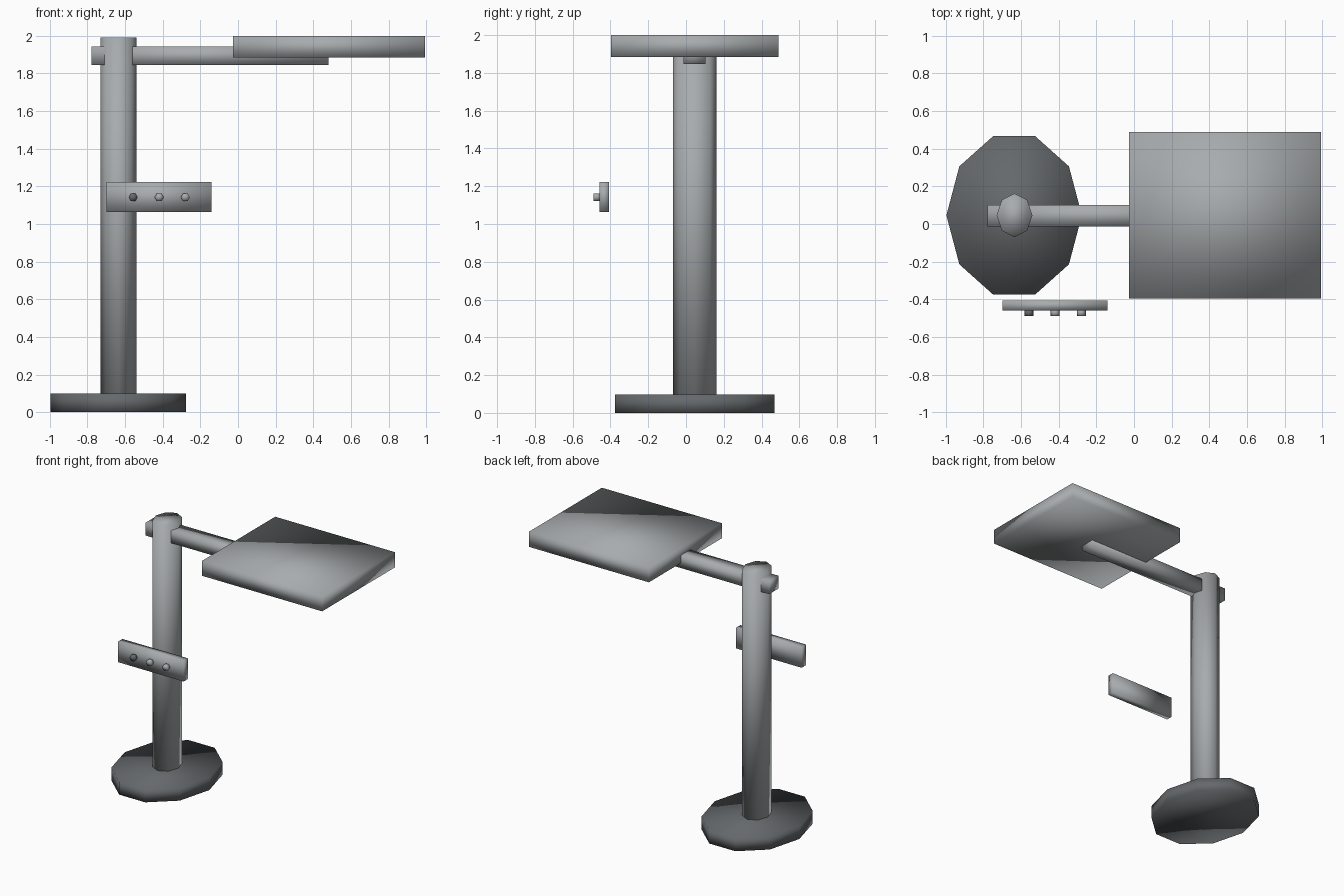
import bpy
import bmesh
from math import cos, sin, tau
from mathutils import Matrix, Vector

default = bpy.data.objects.get("Cube")
if default:
    bpy.data.objects.remove(default, do_unlink=True)


def material(name, color):
    mat = bpy.data.materials.new(name)
    mat.use_nodes = True
    mat.diffuse_color = (*color, 1)
    mat.node_tree.nodes["Principled BSDF"].inputs["Base Color"].default_value = (*color, 1)
    return mat


grey = material("steel grey", (0.39, 0.41, 0.42))
dark = material("dark grey", (0.13, 0.14, 0.147))


def finish(name, bm, mat):
    bmesh.ops.recalc_face_normals(bm, faces=bm.faces)
    for face in bm.faces:
        face.smooth = True
    mesh = bpy.data.meshes.new(name)
    bm.to_mesh(mesh)
    bm.free()
    mesh.materials.append(mat)
    obj = bpy.data.objects.new(name, mesh)
    bpy.context.collection.objects.link(obj)
    return obj


def box(name, low, high, mat):
    low, high = Vector(low), Vector(high)
    bm = bmesh.new()
    bmesh.ops.create_cube(bm, size=1, matrix=Matrix.LocRotScale(
        (low + high) / 2, None, high - low))
    return finish(name, bm, mat)


def prism(name, sides, center, rx, ry, push, mat):
    """Elliptical prism; horizontal when pushed along y, upright along z."""
    bm = bmesh.new()
    center, push = Vector(center), Vector(push)
    upright = abs(push.z) > abs(push.y)
    ring = []
    for i in range(sides):
        a, b = rx * cos(tau * i / sides), ry * sin(tau * i / sides)
        ring.append(bm.verts.new(center + Vector((a, b, 0) if upright else (a, 0, b))))
    far = [bm.verts.new(v.co + push) for v in ring]
    bm.faces.new(ring)
    bm.faces.new(far)
    for i in range(sides):
        j = (i + 1) % sides
        bm.faces.new((ring[i], ring[j], far[j], far[i]))
    return finish(name, bm, mat)


# Stand
prism("base", 10, (-0.637, 0.046, 0), 0.36, 0.443, (0, 0, 0.098), dark)
prism("pole", 8, (-0.635, 0.046, 0.09), 0.095, 0.116, (0, 0, 1.902), grey)

# Arm and lamp head
box("arm", (-0.779, -0.012, 1.846), (0.481, 0.102, 1.944), grey)
box("lamp_head", (-0.027, -0.397, 1.884), (0.994, 0.49, 2.0), grey)

# Control panel and its buttons
box("control_panel", (-0.699, -0.459, 1.064), (-0.141, -0.407, 1.223), grey)
for i, mat in enumerate((dark, grey, grey)):
    prism(f"button_{i + 1}", 6, (-0.558 + 0.139 * i, -0.455, 1.142),
          0.024, 0.024, (0, -0.034, 0), mat)
